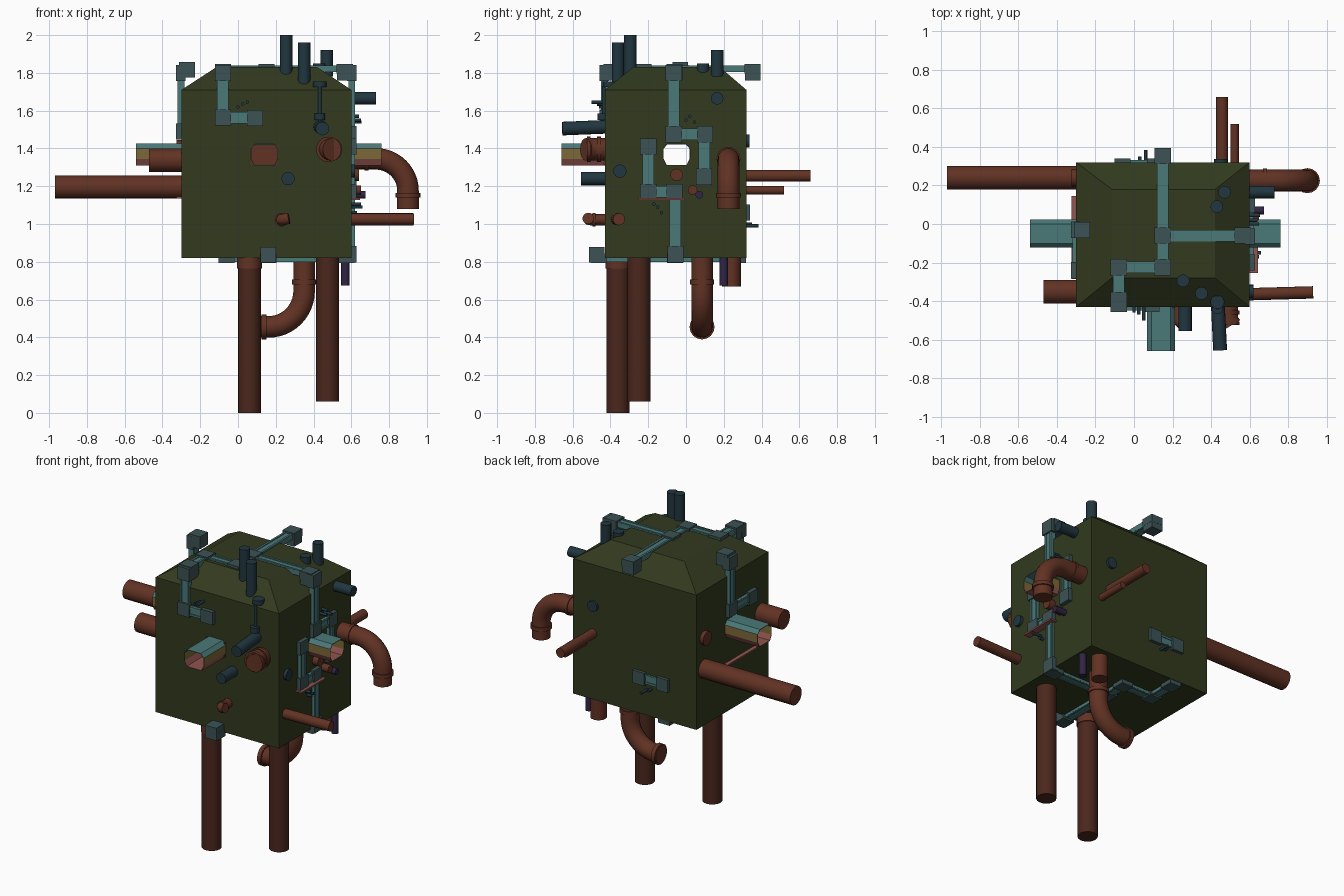
import bpy, bmesh, math
from mathutils import Vector

if "Cube" in bpy.data.objects:
    bpy.data.objects.remove(bpy.data.objects["Cube"])


def mat(name, r, g, b):
    m = bpy.data.materials.new(name)
    m.diffuse_color = (r, g, b, 1)
    m.use_nodes = True
    m.node_tree.nodes["Principled BSDF"].inputs["Base Color"].default_value = m.diffuse_color
    return m


OLIVE = mat("olive", .032, .042, .013)
RUST = mat("rust", .12, .032, .017)
DARK = mat("dark_rust", .07, .02, .012)
TEAL = mat("teal", .07, .19, .19)
SLATE = mat("slate", .045, .085, .09)
BLUE = mat("blue", .015, .037, .05)
YELLOW = mat("yellow", .2, .14, .04)
PINK = mat("pink", .28, .09, .08)
PURPLE = mat("purple", .03, .018, .06)


def mesh_object(name, bm, mats):
    bmesh.ops.recalc_face_normals(bm, faces=bm.faces)
    me = bpy.data.meshes.new(name)
    bm.to_mesh(me)
    bm.free()
    for m in mats:
        me.materials.append(m)
    ob = bpy.data.objects.new(name, me)
    bpy.context.collection.objects.link(ob)
    return ob


def box(name, c, s, m):
    bm = bmesh.new()
    bmesh.ops.create_cube(bm, size=1)
    for v in bm.verts:
        v.co = Vector((v.co.x * s[0] + c[0], v.co.y * s[1] + c[1], v.co.z * s[2] + c[2]))
    return mesh_object(name, bm, [m])


def pipe(name, pts, r, m=RUST):
    cu = bpy.data.curves.new(name, 'CURVE')
    cu.dimensions = '3D'
    cu.bevel_depth = r
    cu.bevel_resolution = 6
    cu.use_fill_caps = True
    sp = cu.splines.new('POLY')
    sp.points.add(len(pts) - 1)
    for p, q in zip(sp.points, pts):
        p.co = (*q, 1)
    ob = bpy.data.objects.new(name, cu)
    bpy.context.collection.objects.link(ob)
    bpy.ops.object.select_all(action='DESELECT')
    ob.select_set(True)
    bpy.context.view_layer.objects.active = ob
    bpy.ops.object.convert(target='MESH')
    ob = bpy.context.view_layer.objects.active
    bpy.ops.object.shade_smooth_by_angle(angle=math.radians(40))
    ob.data.materials.clear()
    ob.data.materials.append(m)


def arc(c, r, y, a0, a1, n=12):
    # quarter bend in the xz plane
    return [(c[0] + r * math.cos(math.radians(a0 + (a1 - a0) * i / n)), y,
             c[1] + r * math.sin(math.radians(a0 + (a1 - a0) * i / n))) for i in range(n + 1)]


def conduit(name, axis, pts, ends=None):
    # square trunking on a face with normal axis, junction box at each corner
    for i, (a, b) in enumerate(zip(pts, pts[1:])):
        a, b = Vector(a), Vector(b)
        c, d = (a + b) / 2, b - a
        run = max(range(3), key=lambda k: abs(d[k]))
        side = 3 - axis - run
        for off, w, t in ((0, .06, .026), (.023, .013, .036), (-.023, .013, .036)):
            s, p = [0, 0, 0], c.copy()
            s[run], s[side], s[axis] = abs(d[run]), w, t
            p[side] += off
            box(name + "_run", p, s, TEAL)
    for p in pts:
        s = [.085] * 3
        s[axis] = .05
        box(name + "_junction", p, s, SLATE)


# air duct section: flat top, chamfers, upright sides, narrower bottom
SECTION = [(-.055, 1.31), (.055, 1.31), (.073, 1.345), (.073, 1.40), (.05, 1.425), (-.05, 1.425), (-.073, 1.40), (-.073, 1.345)]
SIDE_MATS = [1, 1, 2, 0, 0, 0, 2, 1]


def duct(name, axis, centre, start, end, capped=False):
    bm = bmesh.new()
    rings = []
    for e in (start, end):
        rings.append([bm.verts.new((e, centre + u, z) if axis == 0 else (centre + u, e, z)) for u, z in SECTION])
    for i in range(8):
        j = (i + 1) % 8
        f = bm.faces.new((rings[0][i], rings[0][j], rings[1][j], rings[1][i]))
        f.material_index = SIDE_MATS[i]
    if capped:
        for r in rings:
            bm.faces.new(r)
    return mesh_object(name, bm, [TEAL, PINK, YELLOW])


# main body with tapered roof
bm = bmesh.new()
levels = [(-.30, .60, -.43, .32, .82), (-.30, .60, -.43, .32, 1.71), (-.115, .42, -.28, .18, 1.83)]
rings = [[bm.verts.new(p) for p in ((a, c, z), (b, c, z), (b, d, z), (a, d, z))] for a, b, c, d, z in levels]
for lo, hi in zip(rings, rings[1:]):
    for i in range(4):
        bm.faces.new((lo[i], lo[(i + 1) % 4], hi[(i + 1) % 4], hi[i]))
bm.faces.new(rings[0])
bm.faces.new(rings[-1])
body = mesh_object("body", bm, [OLIVE])

# through duct, cut out of the body
cutter = duct("duct_cutter", 0, -.05, -.5, .7, True)
cutter.hide_render = True
cutter.hide_set(True)
mod = body.modifiers.new("duct_hole", 'BOOLEAN')
mod.operation = 'DIFFERENCE'
mod.solver = 'EXACT'
mod.object = cutter
for ob in (duct("through_duct", 0, -.05, -.54, .76), duct("front_duct", 1, .14, -.66, -.425)):
    sol = ob.modifiers.new("wall", 'SOLIDIFY')
    sol.thickness = .004
box("front_duct_back", (.14, -.432, 1.365), (.14, .01, .10), RUST)

# legs
pipe("leg_front", [(.06, -.36, 0), (.06, -.36, .84)], .061, DARK)
pipe("leg_front_collar", [(.06, -.36, .765), (.06, -.36, .82)], .066)
pipe("leg_rear", [(.475, -.25, .06), (.475, -.25, .84)], .061, DARK)

# bent pipes with collars
pipe("lower_elbow", [(.35, .085, .84)] + arc((.16, .645), .19, .085, 0, -90) + [(.12, .085, .455)], .057)
pipe("lower_elbow_collar", [(.35, .085, .68), (.35, .085, .705)], .064)
pipe("lower_elbow_collar", [(.125, .085, .455), (.152, .085, .455)], .066)
pipe("side_elbow", [(.58, .225, 1.345)] + arc((.73, 1.175), .17, .225, 90, 0) + [(.90, .225, 1.08)], .057)
pipe("side_elbow_collar", [(.90, .225, 1.14), (.90, .225, 1.165)], .065)
pipe("side_elbow_collar", [(.67, .225, 1.345), (.69, .225, 1.345)], .063)

# straight pipes: start, end, radius, material
for a, b, r, m in [
    ((-.97, .24, 1.195), (-.28, .24, 1.195), .061, RUST),
    ((-.47, -.352, 1.337), (-.28, -.352, 1.337), .062, RUST),
    ((-.325, .24, 1.40), (-.28, .24, 1.40), .045, RUST),
    ((.58, -.365, 1.025), (.93, -.355, 1.025), .032, RUST),
    ((.457, .30, 1.255), (.457, .66, 1.255), .031, RUST),
    ((.522, .30, 1.178), (.522, .52, 1.178), .022, RUST),
    ((.47, .24, .67), (.47, .24, .84), .05, RUST),
    ((.58, -.05, 1.26), (.64, -.05, 1.26), .033, RUST),
    ((.58, .035, 1.18), (.65, .035, 1.18), .025, RUST),
    ((.568, .20, .675), (.568, .20, .84), .022, PURPLE),
    ((.58, .07, 1.155), (.675, .07, 1.155), .02, PURPLE),
    ((.255, -.295, 1.78), (.255, -.295, 2.0), .033, BLUE),
    ((.35, -.36, 1.74), (.35, -.36, 1.96), .033, BLUE),
    ((.47, .165, 1.78), (.47, .165, 1.92), .033, BLUE),
    ((.43, .09, 1.78), (.43, .09, 1.85), .033, BLUE),
    ((.58, .165, 1.665), (.73, .165, 1.665), .033, BLUE),
    ((.58, -.35, 1.28), (.62, -.35, 1.28), .035, BLUE),
    ((.265, -.41, 1.24), (.265, -.555, 1.24), .035, BLUE),
    ((.435, -.41, 1.515), (.447, -.655, 1.505), .036, BLUE),
    ((.45, .30, 1.44), (.45, .337, 1.44), .035, BLUE),
]:
    pipe("straight_pipe", [a, b], r, m)

# rounded elbows on the front
pipe("front_elbow", [(.48, -.41, 1.395), (.482, -.50, 1.395), (.50, -.53, 1.395)], .06)
for y in (-.47, -.525):
    pipe("front_elbow_collar", [(.48, y, 1.395), (.48, y + .02, 1.395)], .067)
pipe("front_small_elbow", [(.23, -.41, 1.022), (.23, -.50, 1.022), (.245, -.515, 1.025), (.27, -.518, 1.03)], .03)
pipe("front_small_collar", [(.23, -.48, 1.022), (.23, -.495, 1.022)], .036)

# funnel and drain on the front
pipe("funnel_rim", [(.433, -.405, 1.725), (.433, -.405, 1.755)], .036, BLUE)
pipe("funnel_stem", [(.433, -.435, 1.53), (.433, -.435, 1.73)], .009, BLUE)
pipe("funnel_base", [(.433, -.44, 1.55), (.433, -.44, 1.585)], .028, BLUE)

# trunking on every face
conduit("top_main", 2, [(.15, .353, 1.822), (.15, -.06, 1.822), (.15, -.225, 1.822), (-.08, -.225, 1.822), (-.08, -.395, 1.822)])
conduit("top_branch", 2, [(.15, -.06, 1.822), (.565, -.06, 1.822)])
for c in ((.15, .353, 1.80), (.565, -.06, 1.80), (-.08, -.395, 1.80), (-.27, -.03, 1.817), (.16, -.473, .837)):
    box("edge_junction", c, (.083, .083, .083), SLATE)
conduit("front_trunking", 1, [(-.08, -.432, 1.80), (-.08, -.432, 1.565), (.09, -.432, 1.56)])
conduit("right_upper", 0, [(.602, -.065, 1.80), (.602, -.065, 1.475), (.602, .10, 1.475), (.602, .095, 1.25)])
conduit("right_lower", 0, [(.602, -.20, 1.41), (.602, -.20, 1.17), (.602, -.06, 1.17), (.602, -.055, .84)])
conduit("left_trunking", 0, [(-.302, -.03, 1.80), (-.302, -.03, 1.49), (-.302, -.24, 1.49)])
conduit("back_trunking", 1, [(.11, .315, 1.06), (-.06, .315, 1.06)])
conduit("bottom_main", 2, [(.16, -.46, .818), (.16, .09, .818), (-.06, .09, .818), (-.06, .275, .818)])
conduit("bottom_branch", 2, [(.575, -.058, .818), (.16, -.058, .818)])

# small stubs near the trunking
for y, z, x in ((.0, 1.55, .65), (.02, 1.57, .64), (.045, 1.54, .655), (-.15, 1.09, .66), (-.13, 1.06, .63), (-.17, 1.105, .65)):
    pipe("right_stub", [(.59, y, z), (x, y, z)], .009, BLUE)
for x, z, y in ((.0, 1.62, -.46), (.05, 1.645, -.50), (.025, 1.635, -.47)):
    pipe("front_stub", [(x, -.42, z), (x, y, z)], .009, BLUE)
for x, z, y in ((.06, .99, .385), (.03, 1.0, .35)):
    pipe("back_stub", [(x, .31, z), (x, y, z)], .009, BLUE)

# thin ledges
box("right_ledge", (.62, -.13, 1.132), (.05, .25, .01), PINK)
box("left_ledge", (-.31, -.07, 1.14), (.03, .43, .01), PINK)
